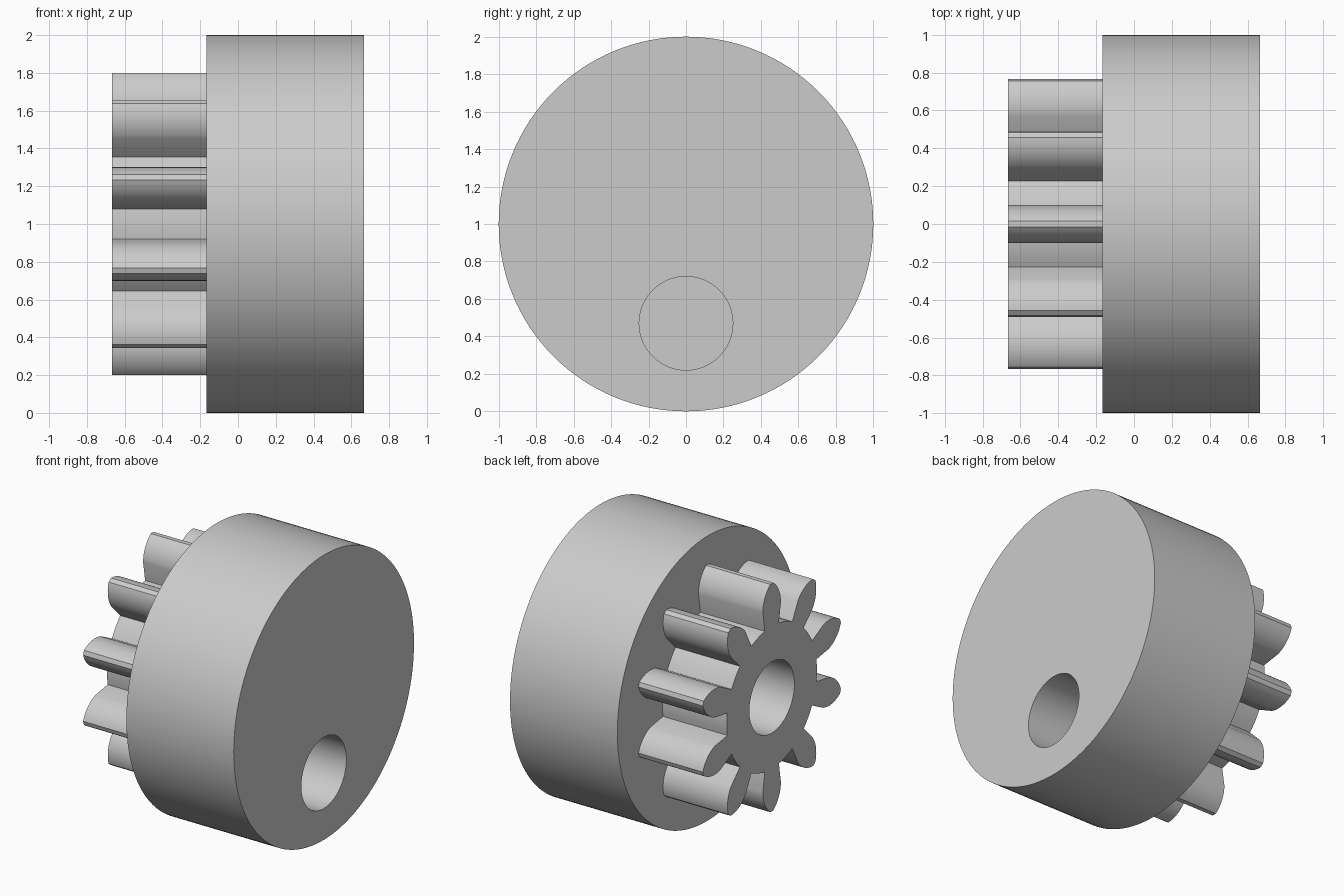
import bpy
import bmesh
from math import sin, cos, asin, radians, pi, hypot, atan2

cube = bpy.data.objects.get("Cube")
if cube:
    bpy.data.objects.remove(cube, do_unlink=True)

AXIS_Z = 1.0
BACK, SHOULDER, FACE = -0.667, -0.167, 0.667
HOLE_R = 0.25

grey = bpy.data.materials.new("light grey")
grey.use_nodes = True
colour = (0.6, 0.6, 0.6, 1)
grey.diffuse_color = colour
grey.node_tree.nodes["Principled BSDF"].inputs["Base Color"].default_value = colour


def circle(radius, count, z=AXIS_Z):
    return [(radius * sin(2 * pi * i / count), z + radius * cos(2 * pi * i / count))
            for i in range(count)]


def prism(name, outline, x0, x1):
    """Extrude a (y, z) outline along x."""
    bm = bmesh.new()
    face = bm.faces.new([bm.verts.new((x0, y, z)) for y, z in outline])
    ext = bmesh.ops.extrude_face_region(bm, geom=[face])["geom"]
    verts = [v for v in ext if isinstance(v, bmesh.types.BMVert)]
    bmesh.ops.translate(bm, verts=verts, vec=(x1 - x0, 0, 0))
    bmesh.ops.recalc_face_normals(bm, faces=bm.faces)
    mesh = bpy.data.meshes.new(name)
    bm.to_mesh(mesh)
    bm.free()
    mesh.materials.append(grey)
    obj = bpy.data.objects.new(name, mesh)
    bpy.context.collection.objects.link(obj)
    return obj


def bore(obj, z, x0, x1):
    """Cut a round hole along x, then shade the result."""
    cutter = prism("bore_cutter", circle(HOLE_R, 64, z), x0, x1)
    cutter.hide_render = True
    mod = obj.modifiers.new("bore", "BOOLEAN")
    mod.operation, mod.solver, mod.object = "DIFFERENCE", "EXACT", cutter
    bpy.ops.object.select_all(action="DESELECT")
    obj.select_set(True)
    bpy.context.view_layer.objects.active = obj
    bpy.ops.object.modifier_apply(modifier=mod.name)
    bpy.data.objects.remove(cutter, do_unlink=True)
    bpy.ops.object.shade_smooth_by_angle(angle=radians(30))


def gear_outline(teeth=10, root=0.5, pitch=0.64, tip=0.8, tip_half=0.016):
    """Radial flanks up to the pitch circle, then arched tips."""
    half = radians(90 / teeth)
    wide = pitch * sin(half)
    base = pitch * cos(half)
    rise, drop = tip - base, wide - tip_half
    arc = (rise ** 2 + drop ** 2) / (2 * drop)
    sweep = asin(rise / arc)
    steps = 10
    flank = [(root, half)]
    for i in range(steps + 1):
        a = sweep * i / steps
        w, h = wide - arc + arc * cos(a), base + arc * sin(a)
        flank.append((hypot(w, h), atan2(w, h)))
    tooth = [(r, -a) for r, a in flank] + [(r, a) for r, a in reversed(flank)]
    tooth += [(root, half + 2 * half * i / 4) for i in range(1, 4)]
    points = []
    for k in range(teeth):
        for r, a in tooth:
            t = a + 2 * pi * k / teeth
            points.append((r * sin(t), AXIS_Z + r * cos(t)))
    return points


# Thick disc with an off-centre blind hole in its outer face
disc = prism("disc", circle(1.0, 128), SHOULDER, FACE)
bore(disc, 0.47, FACE - 0.5, FACE + 0.1)

# Pinion with a central hole, standing on the disc
pinion = prism("pinion", gear_outline(), BACK, SHOULDER)
bore(pinion, AXIS_Z, BACK - 0.1, SHOULDER + 0.1)
